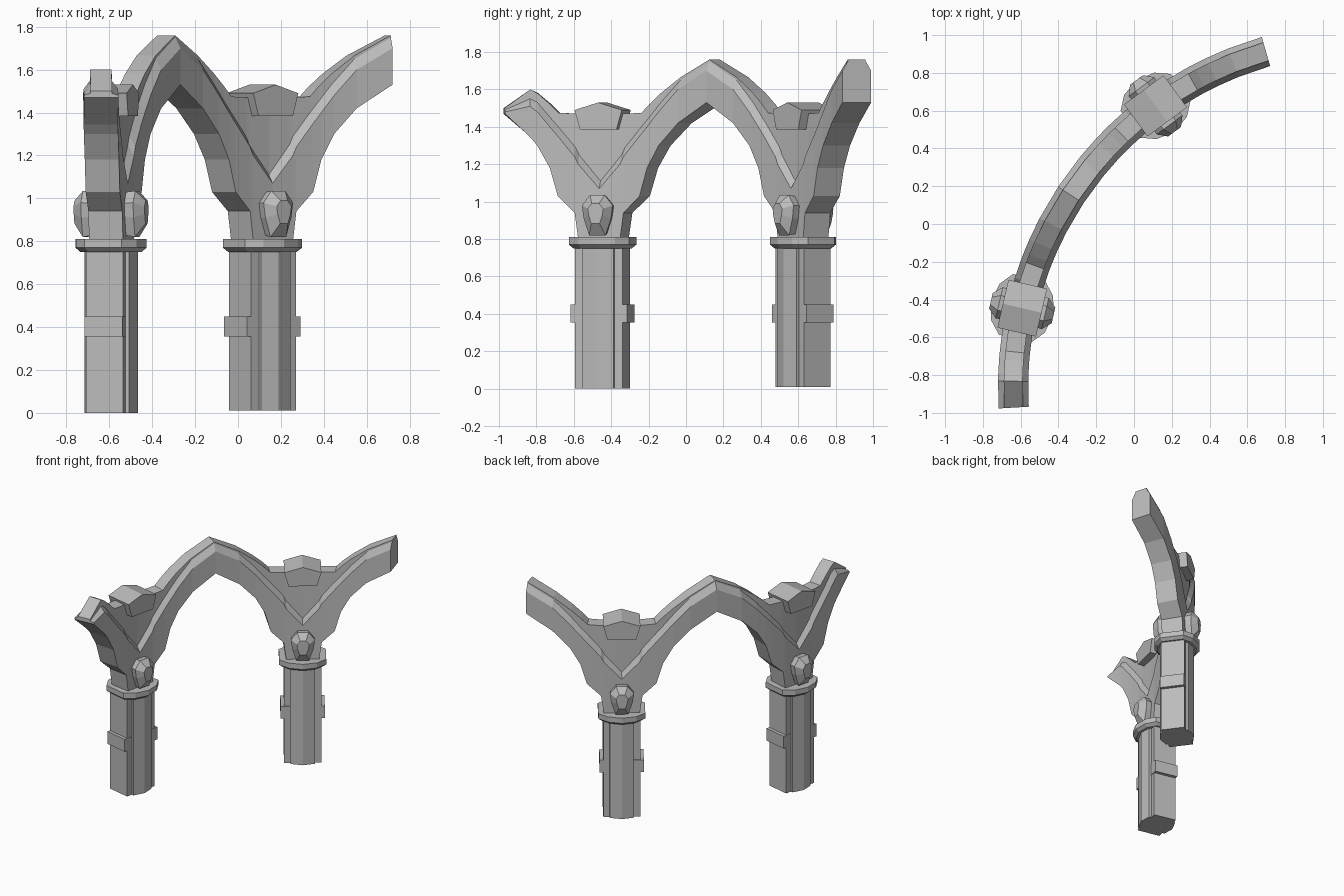
import bpy, bmesh
from math import radians, degrees, sin, cos
from mathutils import Matrix, Vector

cube = bpy.data.objects.get("Cube")
if cube:
    bpy.data.objects.remove(cube)

stone = bpy.data.materials.new("grey stone")
stone.use_nodes = True
GREY = (0.5, 0.5, 0.5, 1)
stone.diffuse_color = GREY
stone.node_tree.nodes["Principled BSDF"].inputs["Base Color"].default_value = GREY

# Plan curve: circular arc, distance s measured from the first column
CENTRE, RADIUS, START = Vector((1.21, -0.865, 0)), 1.85, radians(166.9)
BAY = 1.31


def frame(s):
    """Local frame on the arc: x along the wall, y outward, z up."""
    a = START - s / RADIUS
    place = Matrix.Translation(CENTRE + RADIUS * Vector((cos(a), sin(a), 0)))
    return place @ Matrix.Rotation(a - radians(90), 4, 'Z')


def loft(name, rings, matrix=Matrix()):
    """Skin a row of matching rings and cap both ends."""
    bm = bmesh.new()
    rows = [[bm.verts.new(matrix @ Vector(p)) for p in ring] for ring in rings]
    for a, b in zip(rows, rows[1:]):
        for i in range(len(a)):
            j = (i + 1) % len(a)
            bm.faces.new((a[i], a[j], b[j], b[i]))
    bm.faces.new(rows[0])
    bm.faces.new(rows[-1])
    bmesh.ops.recalc_face_normals(bm, faces=bm.faces)
    mesh = bpy.data.meshes.new(name)
    bm.to_mesh(mesh)
    bm.free()
    mesh.materials.append(stone)
    obj = bpy.data.objects.new(name, mesh)
    bpy.context.collection.objects.link(obj)
    return obj


def prism(name, outline, levels, matrix):
    """Stack scaled copies of a plan outline at (z, scale) levels."""
    return loft(name, [[(x * k, y * k, z) for x, y in outline] for z, k in levels], matrix)


def mirror4(quarter):
    """Full outline from points running from the +y axis to the +x side."""
    right = quarter + [(x, -y) for x, y in reversed(quarter)]
    return right + [(-x, y) for x, y in reversed(right) if x > 0]


# Arch stations: distance, underside, lower and upper chamfer edge, top
HALF = [
    (0, 0.80, 1.07, 1.11, 1.47),
    (0.12, 0.80, 1.20, 1.25, 1.47),
    (0.14, 0.94, 1.24, 1.29, 1.47),
    (0.235, 1.03, 1.35, 1.40, 1.475),
    (0.28, 1.18, 1.40, 1.45, 1.52),
    (0.35, 1.30, 1.48, 1.53, 1.58),
    (0.47, 1.42, 1.60, 1.65, 1.665),
    (0.655, 1.53, 1.70, 1.75, 1.76),
]
broken_tip = [(-0.53, 1.47, 1.48, 1.49, 1.50), (-0.39, 1.345, 1.51, 1.55, 1.60)]


def shifted(rows, origin, sign):
    return [(origin + sign * r[0], *r[1:]) for r in rows]


stations = broken_tip + shifted(HALF[5:0:-1], 0, -1) + HALF
stations += shifted(HALF[6:0:-1], BAY, -1) + shifted(HALF, BAY, 1)

WIDE, NARROW = 0.08, 0.05
rings = []
for s, under, low, high, top in stations:
    side = [(WIDE, under), (WIDE, low), (NARROW, high), (NARROW, top)]
    section = side + [(-y, z) for y, z in reversed(side)]
    m = frame(s)
    rings.append([m @ Vector((0, y, z)) for y, z in section])
loft("arch_wall", rings)

# Outlines for the column parts
core = mirror4([(0, 0.128), (0.085, 0.105)])
pilaster = mirror4([(0.13, 0.088)])
band = mirror4([(0.155, 0.09)])
cap = mirror4([(0, 0.17), (0.1, 0.145), (0.165, 0.088)])
keystone = [(-0.1, 1.385), (0.1, 1.385), (0.13, 1.49), (0, 1.53), (-0.13, 1.49)]
boss = [(-0.04, 1.035), (0.04, 1.035), (0.085, 0.98), (0.075, 0.91),
        (0.045, 0.82), (-0.045, 0.82), (-0.075, 0.91), (-0.085, 0.98)]
BOSS_MID = 0.945

for label, s, foot in (("first", 0, 0), ("second", BAY, 0.01)):
    m = frame(s)
    # Column shaft, side pilasters, band and capital
    prism(label + "_column_core", core, [(foot, 1), (0.78, 1)], m)
    prism(label + "_column_pilaster", pilaster, [(foot, 1), (0.78, 1)], m)
    prism(label + "_column_band", band, [(0.355, 1), (0.45, 1)], m)
    prism(label + "_capital", cap, [(0.75, 0.86), (0.77, 1), (0.81, 1)], m)
    # Keystone through the wall top
    loft(label + "_keystone",
         [[(x, y, z) for x, z in keystone] for y in (-0.105, 0.105)], m)
    # Faceted boss on both faces of the wall
    for side, sign in (("outer", 1), ("inner", -1)):
        layers = [(0.05, 0.9), (0.125, 1), (0.17, 0.5)]
        loft(f"{label}_{side}_boss",
             [[(x * k, sign * y, BOSS_MID + (z - BOSS_MID) * k) for x, z in boss]
              for y, k in layers], m)
